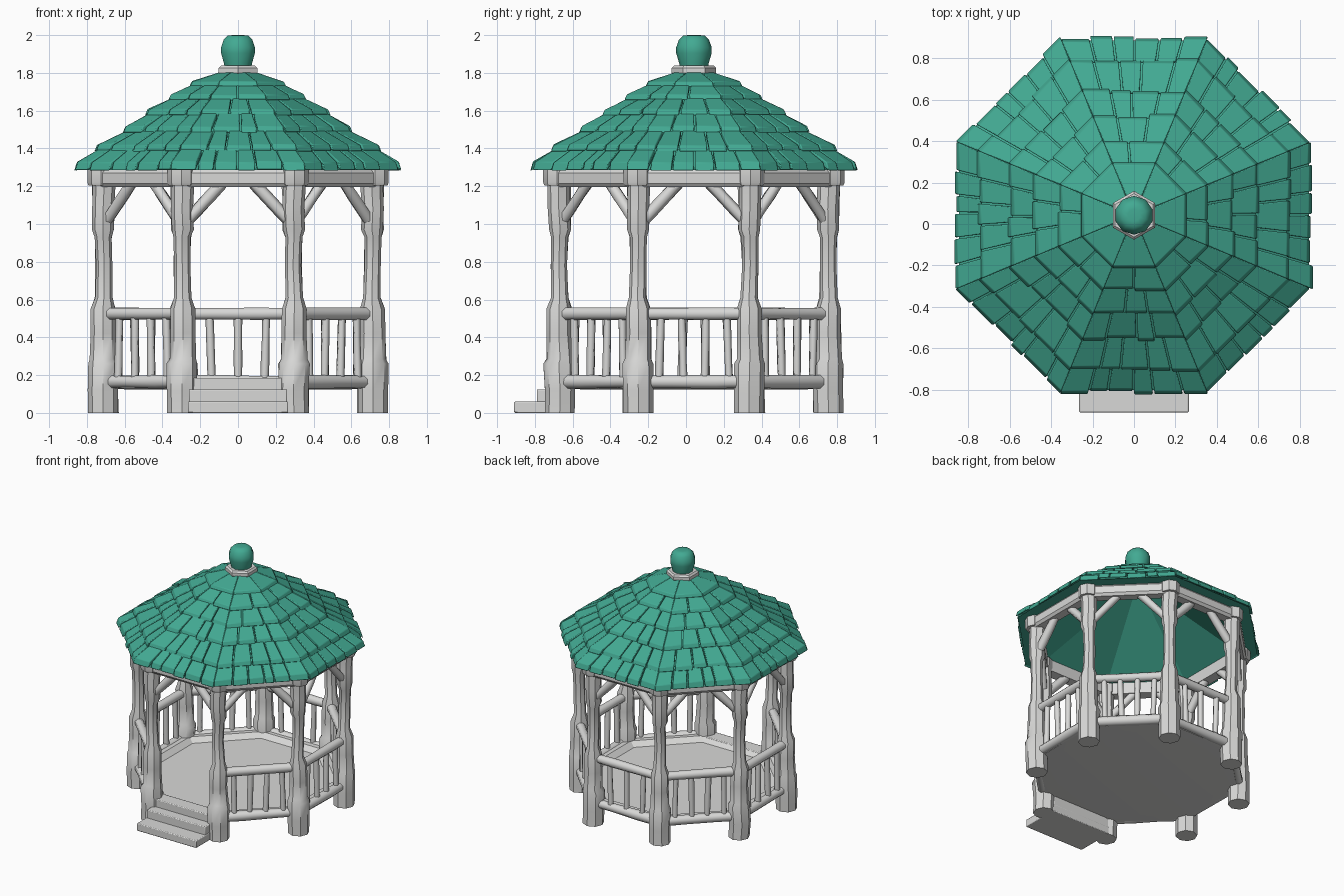
import bpy, bmesh, math, random
from mathutils import Vector, Matrix

if "Cube" in bpy.data.objects:
    bpy.data.objects.remove(bpy.data.objects["Cube"])

random.seed(4)
CY = 0.042                      # centre of the octagon in y
T = math.tan(math.pi / 8)
C8 = math.cos(math.pi / 8)


def material(name, rgb):
    m = bpy.data.materials.new(name)
    m.diffuse_color = (*rgb, 1)
    m.use_nodes = True
    m.node_tree.nodes["Principled BSDF"].inputs["Base Color"].default_value = m.diffuse_color
    return m


WHITE = material("painted white wood", (0.69, 0.69, 0.68))
GREEN = material("green shingles", (0.055, 0.40, 0.29))


def finish(bm, name, mat, angle=35, bevel=0):
    bmesh.ops.recalc_face_normals(bm, faces=bm.faces)
    me = bpy.data.meshes.new(name)
    bm.to_mesh(me)
    bm.free()
    ob = bpy.data.objects.new(name, me)
    bpy.context.collection.objects.link(ob)
    me.materials.append(mat)
    if bevel:
        mod = ob.modifiers.new("bevel", 'BEVEL')
        mod.width = bevel
        mod.segments = 2
    bpy.ops.object.select_all(action='DESELECT')
    ob.select_set(True)
    bpy.context.view_layer.objects.active = ob
    bpy.ops.object.shade_smooth_by_angle(angle=math.radians(angle))
    return ob


def loft(bm, profile, n, turn=0, at=(0, CY), wobble=0, closed=False):
    """Stack n-sided rings given as (radius, z)."""
    rings = []
    for r, z in profile:
        dx, dy = random.uniform(-wobble, wobble), random.uniform(-wobble, wobble)
        rings.append([bm.verts.new((at[0] + dx + r * math.cos(turn + 2 * math.pi * k / n),
                                    at[1] + dy + r * math.sin(turn + 2 * math.pi * k / n), z))
                      for k in range(n)])
    pairs = list(zip(rings, rings[1:]))
    if closed:
        pairs.append((rings[-1], rings[0]))
    for a, b in pairs:
        for k in range(n):
            j = (k + 1) % n
            bm.faces.new((a[k], a[j], b[j], b[k]))
    if not closed:
        bm.faces.new(rings[0][::-1])
        bm.faces.new(rings[-1])


def octagon(bm, profile, closed=False):
    """Octagonal loft given by (flat distance, z)."""
    loft(bm, [(a / C8, z) for a, z in profile], 8, math.pi / 8, closed=closed)


def stick(bm, p, q, r, n=8):
    """Slightly uneven log from p to q."""
    p, q = Vector(p), Vector(q)
    rot = (q - p).to_track_quat('Z', 'Y').to_matrix().to_4x4()
    rings = []
    for f in (0, 0.3, 0.7, 1):
        rr = r * random.uniform(0.9, 1.1)
        m = Matrix.Translation(p.lerp(q, f)) @ rot
        rings.append([bm.verts.new(m @ Vector((rr * math.cos(2 * math.pi * (k + .5) / n),
                                               rr * math.sin(2 * math.pi * (k + .5) / n), 0)))
                      for k in range(n)])
    for a, b in zip(rings, rings[1:]):
        for k in range(n):
            bm.faces.new((a[k], a[(k + 1) % n], b[(k + 1) % n], b[k]))
    bm.faces.new(rings[0][::-1])
    bm.faces.new(rings[-1])


def on_side(i, a, u, z):
    """Point on octagon side i: distance a outward, u along the side."""
    t = i * math.pi / 4
    return Vector((a * math.cos(t) - u * math.sin(t),
                   CY + a * math.sin(t) + u * math.cos(t), z))


A = 0.712                       # flat distance of the post ring
H = A * T

# Posts with thick feet and widened heads
bm = bmesh.new()
for i in range(8):
    p = on_side(i, A, H, 0)
    loft(bm, [(.079, 0), (.080, .12), (.082, .26), (.070, .285), (.066, .42), (.066, .55),
              (.046, .61), (.043, .78), (.045, .93), (.058, .97), (.058, 1.08),
              (.060, 1.19), (.060, 1.25)], 8, i * math.pi / 4, (p.x, p.y), 0.004)
finish(bm, "posts", WHITE, 40)

# Rails and balusters on every side but the front
rails, bars, braces = bmesh.new(), bmesh.new(), bmesh.new()
for i in range(8):
    if i != 6:
        stick(rails, on_side(i, A, -H, .525), on_side(i, A, H, .525), .034)
        stick(rails, on_side(i, A, -H, .165), on_side(i, A, H, .165), .036)
        us = (-.145, 0, .145) if i == 2 else (-.18, -.06, .06, .18)
        for u in us:
            d = random.uniform(-.008, .008)
            stick(bars, on_side(i, A, u + d, .16), on_side(i, A, u - d, .52), .021, 6)
    # Diagonal braces under the beam
    for s in (-1, 1):
        stick(braces, on_side(i, A, s * (H - .01), 1.00), on_side(i, A, s * .085, 1.215), .031, 6)
finish(rails, "rails", WHITE, 50)
finish(bars, "balusters", WHITE, 65)
finish(braces, "braces", WHITE, 65)

# Beam ring and corner blocks
bm = bmesh.new()
octagon(bm, [(.68, 1.20), (.755, 1.195), (.77, 1.215), (.77, 1.27), (.755, 1.29), (.68, 1.29)], True)
finish(bm, "beam_ring", WHITE)
bm = bmesh.new()
for i in range(8):
    p = on_side(i, A + .012, H + .005, 0)
    loft(bm, [(.068, 1.205), (.074, 1.22), (.074, 1.285)], 8, i * math.pi / 4, (p.x, p.y))
finish(bm, "beam_corners", WHITE)

# Floor slab with a raised sloping rim
bm = bmesh.new()
octagon(bm, [(.60, .125), (.70, .13), (.705, .185), (.65, .185), (.61, .15), (.30, .15)])
finish(bm, "floor", WHITE, 25)

# Front steps
bm = bmesh.new()
for w, y0, z0, z1 in ((.265, -.91, 0, .06), (.26, -.79, .05, .125), (.25, -.71, .11, .185)):
    m = Matrix.Translation((0, (y0 - .60) / 2, (z0 + z1) / 2)) @ Matrix.Diagonal((2 * w, -.60 - y0, z1 - z0, 1))
    bmesh.ops.create_cube(bm, size=1, matrix=m)
finish(bm, "steps", WHITE, bevel=.006)

# Thin roof shell seen from below and between the shingles
bm = bmesh.new()
octagon(bm, [(.01, 1.73), (.70, 1.285), (.845, 1.285), (.10, 1.79), (.01, 1.80)])
finish(bm, "roof_shell", GREEN, 20)

# Shingle tiers: flat distance, lower z, thickness, tiles per side
TIERS = [(.862, 1.283, .045, 6), (.755, 1.385, .034, 5), (.607, 1.483, .034, 4),
         (.487, 1.575, .032, 3), (.367, 1.655, .030, 2), (.257, 1.728, .028, 1),
         (.09, 1.80, .02, 1)]
bm = bmesh.new()
for (a, z, th, n), (a2, z2, th2, _) in zip(TIERS, TIERS[1:]):
    for i in range(8):
        cuts = [-1] + [-1 + 2 * (k + random.uniform(-.2, .2)) / n for k in range(1, n)] + [1]
        for k in range(n):
            gap = .004
            d = random.uniform(-.012, .006) if n > 1 else 0
            lift = random.uniform(-.004, .004)
            section = ((a + d, z + lift), (a + d - .014, z + th + lift),
                       (a2 - .02, z2 + .012), (a2 - .02, z2 - .02))
            sides = []
            for f, s in ((cuts[k], 1), (cuts[k + 1], -1)):
                g = 0 if abs(f) == 1 else gap * s
                sides.append([bm.verts.new(on_side(i, x, f * x * T + g, h)) for x, h in section])
            l, r = sides
            bm.faces.new(l)
            bm.faces.new(r[::-1])
            for q in range(4):
                bm.faces.new((l[q], r[q], r[(q + 1) % 4], l[(q + 1) % 4]))
finish(bm, "shingles", GREEN, 25, bevel=.005)

# Hexagonal collar and finial
bm = bmesh.new()
loft(bm, [(.10, 1.785), (.118, 1.80), (.118, 1.825), (.105, 1.838)], 6, math.pi / 6)
finish(bm, "finial_collar", WHITE)
bm = bmesh.new()
loft(bm, [(.072, 1.82), (.078, 1.85), (.094, 1.905), (.094, 1.935), (.080, 1.975),
          (.058, 1.997), (.03, 2.0)], 10, math.pi / 10)
finish(bm, "finial", GREEN, 50)
